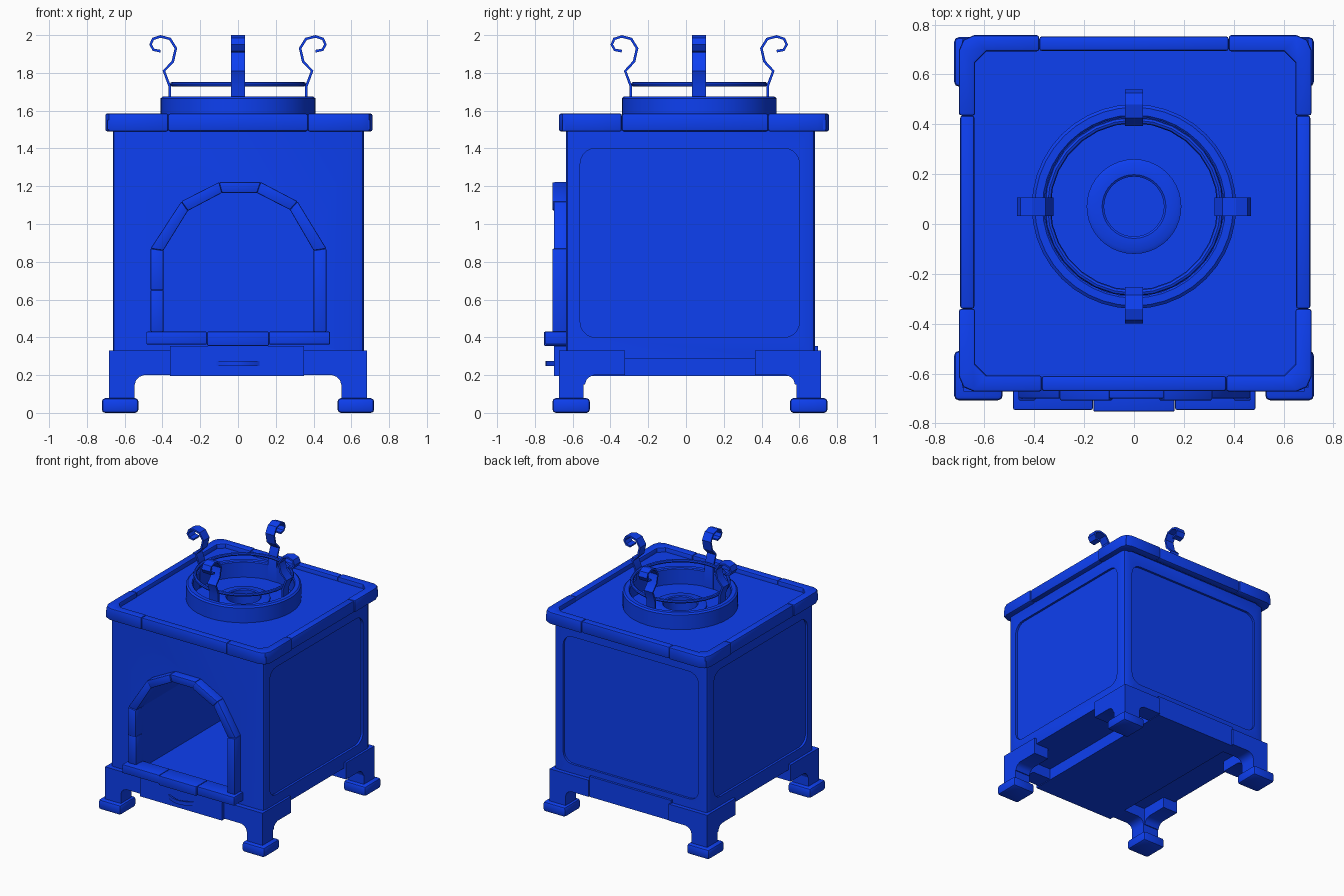
import bpy, bmesh, math
from mathutils import Vector

if "Cube" in bpy.data.objects:
    bpy.data.objects.remove(bpy.data.objects["Cube"])

BLUE = bpy.data.materials.new("blue_enamel")
BLUE.diffuse_color = (0.004, 0.05, 0.88, 1)
BLUE.use_nodes = True
BLUE.node_tree.nodes["Principled BSDF"].inputs["Base Color"].default_value = BLUE.diffuse_color
MAP = {"xy": lambda a, b, c: (a, b, c),
       "xz": lambda a, b, c: (a, c, b),
       "yz": lambda a, b, c: (c, a, b)}


def shade(ob):
    bpy.ops.object.select_all(action='DESELECT')
    ob.select_set(True)
    bpy.context.view_layer.objects.active = ob
    bpy.ops.object.shade_smooth_by_angle(angle=math.radians(30))


def finish(name, bm, bevel=0.0):
    bmesh.ops.recalc_face_normals(bm, faces=bm.faces[:])
    if bevel:
        edges = [e for e in bm.edges if len(e.link_faces) == 2
                 and e.calc_face_angle(0) > math.radians(50)]
        bmesh.ops.bevel(bm, geom=edges, offset=bevel, segments=2, profile=0.5,
                        affect='EDGES', clamp_overlap=True)
    me = bpy.data.meshes.new(name)
    bm.to_mesh(me)
    bm.free()
    me.materials.append(BLUE)
    ob = bpy.data.objects.new(name, me)
    bpy.context.collection.objects.link(ob)
    shade(ob)
    return ob


def prism(name, plane, pts, lo, hi, bevel=0.0):
    bm = bmesh.new()
    f = MAP[plane]
    a = [bm.verts.new(f(u, v, lo)) for u, v in pts]
    b = [bm.verts.new(f(u, v, hi)) for u, v in pts]
    n = len(pts)
    bm.faces.new(a)
    bm.faces.new(b)
    for i in range(n):
        j = (i + 1) % n
        bm.faces.new((a[i], a[j], b[j], b[i]))
    return finish(name, bm, bevel)


def rect(u0, u1, v0, v1):
    return [(u0, v0), (u1, v0), (u1, v1), (u0, v1)]


def rrect(u0, u1, v0, v1, r, n=5):
    pts = []
    for k, (cu, cv) in enumerate(((u1 - r, v1 - r), (u0 + r, v1 - r),
                                  (u0 + r, v0 + r), (u1 - r, v0 + r))):
        for i in range(n + 1):
            t = math.pi / 2 * (k + i / n)
            pts.append((cu + r * math.cos(t), cv + r * math.sin(t)))
    return pts


def box(name, x, y, z, bevel=0.0):
    return prism(name, "xy", rect(*x, *y), z[0], z[1], bevel)


def lathe(name, prof, steps=40):
    bm = bmesh.new()
    n = len(prof)
    rings = [[bm.verts.new((r * math.cos(2 * math.pi * i / steps),
                            r * math.sin(2 * math.pi * i / steps), z))
              for r, z in prof] for i in range(steps)]
    for i in range(steps):
        p, q = rings[i], rings[(i + 1) % steps]
        for j in range(n):
            k = (j + 1) % n
            bm.faces.new((p[j], q[j], q[k], p[k]))
    ob = finish(name, bm)
    ob.location = (0, CY, 0)
    return ob


def cut(ob, cutter):
    m = ob.modifiers.new("cut", 'BOOLEAN')
    m.operation, m.solver, m.object = 'DIFFERENCE', 'EXACT', cutter
    bpy.ops.object.select_all(action='DESELECT')
    bpy.context.view_layer.objects.active = ob
    ob.select_set(True)
    bpy.ops.object.modifier_apply(modifier=m.name)
    bpy.data.objects.remove(cutter)


CY = 0.07   # centre of the burner in y

# Body with firebox tunnel, flue hole and three recessed panels
OUTER = [(-.463, .43), (-.463, .65), (-.463, .87), (-.30, 1.12), (-.10, 1.222),
         (.12, 1.222), (.315, 1.12), (.468, .87), (.468, .43)]
INNER = [(-.395, .43), (-.395, .65), (-.395, .86), (-.265, 1.07), (-.085, 1.165),
         (.10, 1.165), (.275, 1.075), (.40, .86), (.40, .43)]
body = prism("body", "xy", rrect(-.663, .667, -.635, .682, .025, 2), .285, 1.55)
cut(body, prism("cut", "xz", [(-.395, .38)] + INNER[1:-1] + [(.40, .38)], -.9, .60))
flue = [(.12 * math.cos(i * math.pi / 20), CY + .12 * math.sin(i * math.pi / 20))
        for i in range(40)]
cut(body, prism("cut", "xy", flue, 1.0, 1.7))
side = rrect(-.56, .60, .40, 1.40, .08)
cut(body, prism("cut", "yz", side, .65, .9))
cut(body, prism("cut", "yz", side, -.9, -.646))
cut(body, prism("cut", "xz", rrect(-.585, .59, .40, 1.40, .08), .665, .9))
shade(body)

# Stone arch around the firebox
for i in range(len(OUTER) - 1):
    y0 = -.708 if i % 2 else -.70
    prism("arch_block", "xz", [OUTER[i], OUTER[i + 1], INNER[i + 1], INNER[i]],
          y0, -.60, .006)

# Sill
for x0, x1, y0, z0 in ((-.485, -.165, -.745, .362), (-.163, .163, -.752, .355),
                       (.165, .487, -.745, .362)):
    box("sill_block", (x0, x1), (y0, -.61), (z0, .43), .006)

# Ash drawer with end plates and bowed handle
prism("ash_drawer", "yz", [(-.70, .195), (.70, .195), (.70, .355), (.66, .355),
                           (.66, .30), (-.62, .30), (-.62, .355), (-.70, .355)],
      -.36, .35)
bow = [(-.13 + .26 * i / 8, -.69 - .055 * math.sin(math.pi * i / 8)) for i in range(9)]
bow += [(x * .96, y + .012) for x, y in reversed(bow[1:-1])]
prism("drawer_handle", "xy", bow, .247, .276)

# Feet: leg with two bracket wings and a pad
def leg_profile(arm):
    return [(0, .33), (arm, .33), (arm, .20), (.185, .20), (.16, .19), (.145, .175),
            (.137, .15), (.137, .06), (0, .06)]


for sx in (-1, 1):
    for sy, oy in ((-1, .672), (1, .714)):
        X = lambda u: sx * (.684 - u)
        Y = lambda u: sy * (oy - u)
        wing = [(.13, .33)] + leg_profile(.35)[1:7] + [(.13, .15)]
        prism("foot_leg", "xz", [(X(u), z) for u, z in leg_profile(.335)],
              *sorted((Y(0), Y(.13))))
        prism("foot_wing", "yz", [(Y(u), z) for u, z in wing],
              *sorted((X(0), X(.13))))
        box("foot_pad", sorted((X(-.037), X(.157))), sorted((Y(-.035), Y(.163))),
            (0, .078), .018)

# Lid rim: corner pieces joined by slightly thinner bars
def lid_corner(cx, cy, ex, ey):
    sx, sy = (1 if cx > 0 else -1), (1 if cy > 0 else -1)
    lx, ly, w = abs(cx - ex), abs(cy - ey), .065
    loc = [(0, ly), (0, .06), (.018, .018), (.06, 0), (lx, 0), (lx, w),
           (.11, w), (w, .11), (w, ly)]
    prism("lid_corner", "xy", [(cx - sx * u, cy - sy * v) for u, v in loc],
          1.49, 1.585, .01)


for cx in (-.702, .712):
    lid_corner(cx, .757, math.copysign(.38, cx), .435)
    lid_corner(cx, -.672, math.copysign(.37, cx), -.34)
for x, y in (((-.37, .37), (-.67, -.609)), ((-.38, .38), (.694, .752)),
             ((-.697, -.640), (-.34, .435)), ((.650, .707), (-.34, .435))):
    box("lid_bar", x, y, (1.491, 1.584), .01)
box("lid_plate", (-.69, .70), (-.655, -.60), (1.50, 1.55))
box("lid_plate", (-.69, .70), (.67, .74), (1.50, 1.55))

# Burner rim, flue collar and pot ring
lathe("burner_rim", [(.36, 1.53), (.36, 1.668), (.367, 1.675), (.398, 1.675),
                     (.41, 1.665), (.41, 1.53)])
lathe("flue_collar", [(.12, 1.50), (.12, 1.562), (.128, 1.568), (.175, 1.568),
                      (.19, 1.56), (.19, 1.50)])
lathe("pot_ring", [(.347 + .013 * math.cos(t * math.pi / 4),
                    1.74 + .013 * math.sin(t * math.pi / 4)) for t in range(8)], 28)

# Four curled pot hooks
PATH = [(.362, 1.55), (.362, 1.73), (.392, 1.81), (.345, 1.86), (.329, 1.93),
        (.36, 1.98), (.41, 1.993), (.45, 1.98), (.463, 1.95), (.447, 1.922),
        (.41, 1.915)]
P = [Vector(p) for p in PATH]
left, right = [], []
for i, p in enumerate(P):
    d = P[min(i + 1, len(P) - 1)] - P[max(i - 1, 0)]
    nrm = Vector((-d.y, d.x)).normalized() * .007
    left.append(tuple(p + nrm))
    right.append(tuple(p - nrm))
for k in range(4):
    hook = prism("pot_hook", "xz", left + right[::-1], -.037, .037)
    hook.location = (0, CY, 0)
    hook.rotation_euler = (0, 0, k * math.pi / 2)
